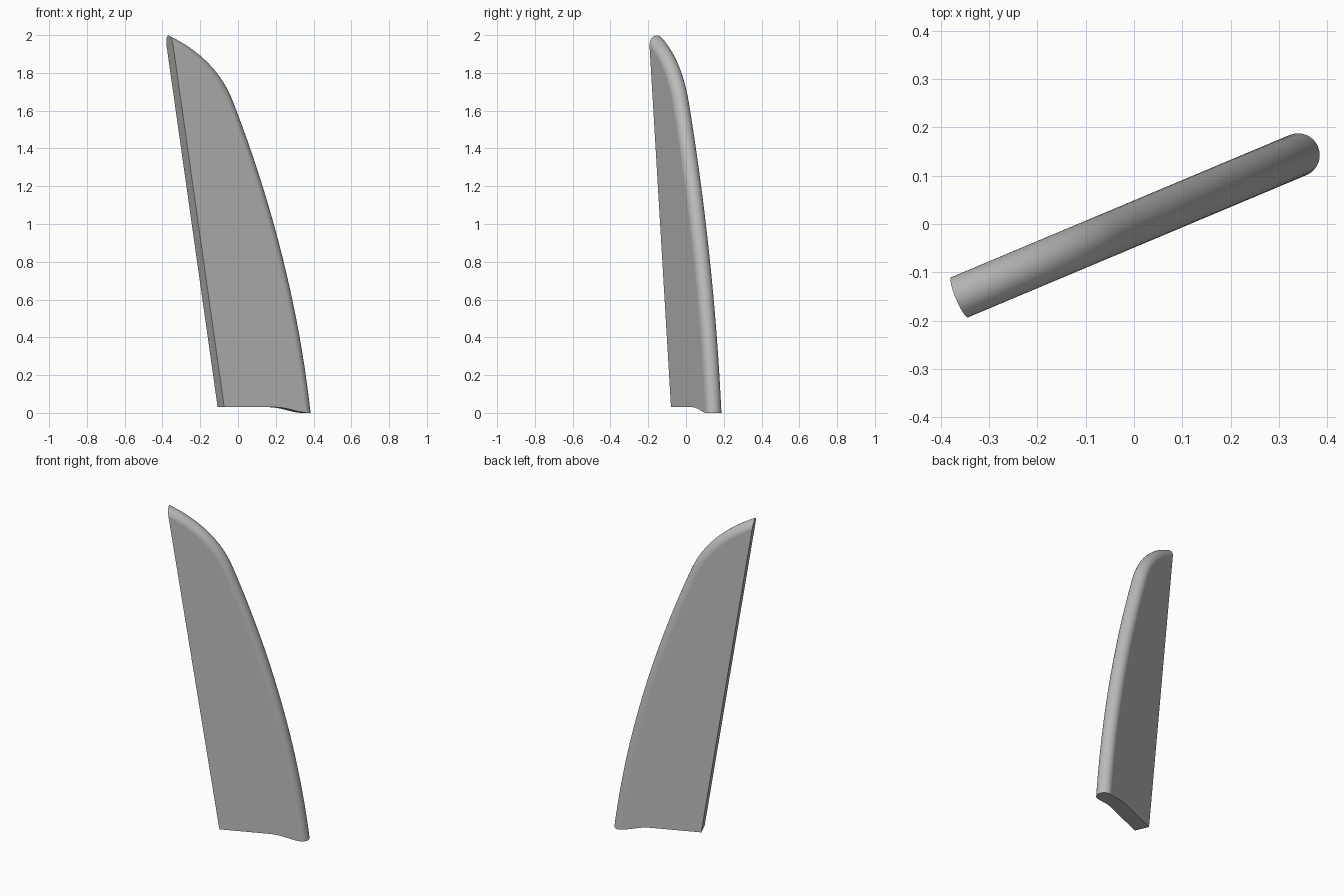
import bpy, bmesh, math
from mathutils import Vector

if "Cube" in bpy.data.objects:
    bpy.data.objects.remove(bpy.data.objects["Cube"], do_unlink=True)

RADIUS = 0.045            # half the blade thickness
ANGLE = math.radians(22.8)  # turn of the blade about z
ARC = 10                  # steps on each half of the rounded edge


def bezier(a, b, c, steps):
    a, b, c = Vector(a), Vector(b), Vector(c)
    return [a * (1 - t) ** 2 + b * 2 * t * (1 - t) + c * t * t
            for t in (i / steps for i in range(steps + 1))]


def floor_height(u):
    """Underside: level, then dipping towards the rounded edge."""
    t = min(max((u - 0.2) / 0.19, 0), 1)
    return 0.03 * (1 - t * t * (3 - 2 * t))


# Rounded edge line in the blade's own plane, run on past the tip
ridge = bezier((0.413, 0), (0.315, 0.82), (-0.033, 1.65), 24)
ridge += bezier((-0.033, 1.65), (-0.13, 1.88), (-0.405, 2.0), 16)[1:]
ridge.append(ridge[-1] + (ridge[-1] - ridge[-2]).normalized() * 0.2)


def inset(distance):
    points = []
    for i, p in enumerate(ridge):
        d = (ridge[min(i + 1, len(ridge) - 1)] - ridge[max(i - 1, 0)]).normalized()
        points.append(p + Vector((-d.y, d.x)) * distance)
    points[0].y = floor_height(points[0].x)
    return points


bm = bmesh.new()
rows = []
for k in range(-ARC, ARC + 1):
    a = k / ARC * math.pi / 2
    rows.append([bm.verts.new((p.x, RADIUS * math.sin(a), p.y))
                 for p in inset(RADIUS * (1 - math.cos(a)))])

# Rounded edge
for low, high in zip(rows, rows[1:]):
    for i in range(len(ridge) - 1):
        bm.faces.new((low[i], low[i + 1], high[i + 1], high[i]))

# Flat sides, with the curved bottom line running to the back
start = rows[0][0].co.x
stations = [start + (0.18 - start) * i / 12 for i in range(1, 13)] + [-0.6]
bottoms = []
for row, side in ((rows[0], -1), (rows[-1], 1)):
    bottom = [bm.verts.new((u, side * RADIUS, floor_height(u))) for u in stations]
    bm.faces.new(row + bottom[::-1])
    bottoms.append([row[0]] + bottom)

# Underside
front, back = bottoms
for i in range(len(stations)):
    bm.faces.new((front[i], front[i + 1], back[i + 1], back[i]))
for k in range(ARC):
    quad = [rows[k][0], rows[k + 1][0], rows[-2 - k][0], rows[-1 - k][0]]
    bm.faces.new(list(dict.fromkeys(quad)))

# Straight trailing face
tip, foot = Vector((-0.4, 0, 2)), Vector((-0.098, 0, 0.03))
along = tip - foot
bmesh.ops.bisect_plane(bm, geom=bm.verts[:] + bm.edges[:] + bm.faces[:], dist=1e-6,
                       plane_co=foot, plane_no=(-along.z, 0, along.x), clear_outer=True)
bmesh.ops.holes_fill(bm, edges=[e for e in bm.edges if e.is_boundary], sides=0)
bmesh.ops.recalc_face_normals(bm, faces=bm.faces[:])

mesh = bpy.data.meshes.new("blade")
bm.to_mesh(mesh)
bm.free()
blade = bpy.data.objects.new("blade", mesh)
bpy.context.collection.objects.link(blade)
blade.rotation_euler.z = ANGLE

# Colour
grey = bpy.data.materials.new("plain_grey")
grey.use_nodes = True
grey.diffuse_color = (0.5, 0.5, 0.5, 1)
grey.node_tree.nodes["Principled BSDF"].inputs["Base Color"].default_value = (0.5, 0.5, 0.5, 1)
mesh.materials.append(grey)

# Smooth rounded edge, crisp trailing face and underside
bpy.ops.object.select_all(action="DESELECT")
blade.select_set(True)
bpy.context.view_layer.objects.active = blade
bpy.ops.object.shade_smooth_by_angle(angle=math.radians(30))
weighted = blade.modifiers.new("even_shading", "WEIGHTED_NORMAL")
weighted.keep_sharp = True
